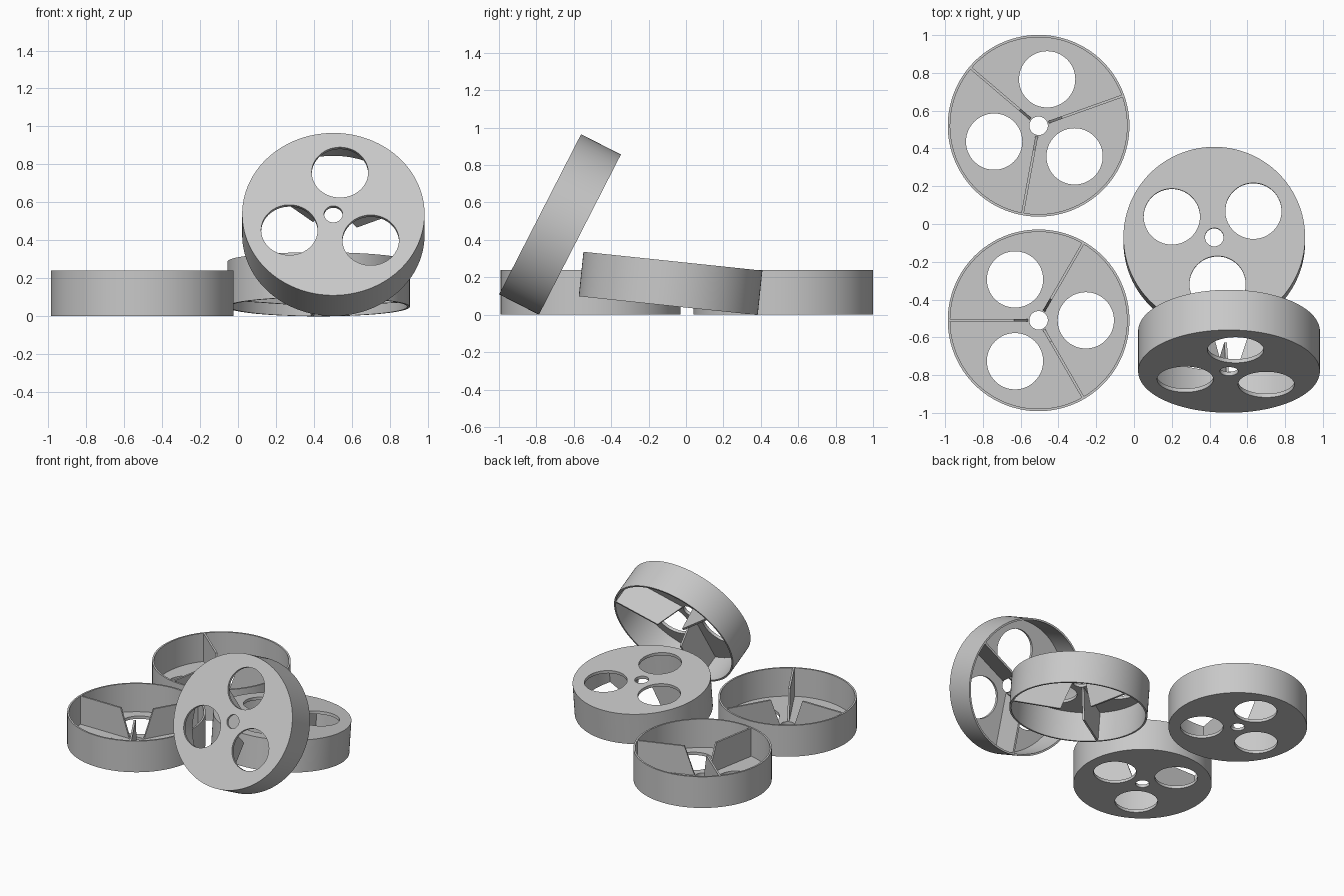
import bpy, bmesh
from math import radians, cos, sin
from mathutils import Matrix, Vector

if "Cube" in bpy.data.objects:
    bpy.data.objects.remove(bpy.data.objects["Cube"])

R, H, WALL, FLOOR = 0.481, 0.239, 0.013, 0.022
HOLE_R, HOLE_D, HUB_R = 0.149, 0.25, 0.049
FIN_T = 0.014

grey = bpy.data.materials.new("light grey")
grey.diffuse_color = (0.58, 0.58, 0.58, 1)
grey.use_nodes = True
grey.node_tree.nodes["Principled BSDF"].inputs["Base Color"].default_value = grey.diffuse_color


def cylinder(name, radius, z0, z1, x=0, y=0, segs=96):
    bm = bmesh.new()
    bmesh.ops.create_cone(bm, cap_ends=True, segments=segs, radius1=radius, radius2=radius,
                          depth=z1 - z0, matrix=Matrix.Translation((x, y, (z0 + z1) / 2)))
    me = bpy.data.meshes.new(name)
    bm.to_mesh(me)
    bm.free()
    ob = bpy.data.objects.new(name, me)
    bpy.context.collection.objects.link(ob)
    return ob


def make_cup_mesh():
    # open cup with three round windows and a hub hole in the floor
    body = cylinder("cup", R, 0, H, segs=128)
    cutters = [cylinder("cavity_cutter", R - WALL, FLOOR, H + 0.1, segs=128),
               cylinder("hub_cutter", HUB_R, -0.1, 0.1, segs=48)]
    for k in range(3):
        a = radians(120 * k)
        cutters.append(cylinder("window_cutter", HOLE_R, -0.1, 0.1,
                                HOLE_D * cos(a), HOLE_D * sin(a), 64))
    for c in cutters:
        c.hide_render = True
        m = body.modifiers.new("cut", 'BOOLEAN')
        m.operation, m.solver, m.object = 'DIFFERENCE', 'EXACT', c
    bpy.context.view_layer.update()
    me = bpy.data.meshes.new_from_object(body.evaluated_get(bpy.context.evaluated_depsgraph_get()))
    for ob in [body] + cutters:
        bpy.data.objects.remove(ob)
    me.name = "cup"
    me.materials.clear()
    me.materials.append(grey)
    return me


def make_fin_mesh():
    # three radial fins, inner edge sloping down toward the hub
    profile = [(0.055, FLOOR - 0.004), (R - WALL + 0.002, FLOOR - 0.004),
               (R - WALL + 0.002, H - 0.001), (0.13, H - 0.001)]
    bm = bmesh.new()
    for k in range(3):
        rot = Matrix.Rotation(radians(60 + 120 * k), 3, 'Z')
        face = bm.faces.new([bm.verts.new(rot @ Vector((r, -FIN_T / 2, z))) for r, z in profile])
        ext = bmesh.ops.extrude_face_region(bm, geom=[face])
        bmesh.ops.translate(bm, vec=rot @ Vector((0, FIN_T, 0)),
                            verts=[v for v in ext["geom"] if isinstance(v, bmesh.types.BMVert)])
    bmesh.ops.recalc_face_normals(bm, faces=bm.faces)
    me = bpy.data.meshes.new("fins")
    bm.to_mesh(me)
    bm.free()
    me.materials.append(grey)
    return me


cup_mesh, fin_mesh = make_cup_mesh(), make_fin_mesh()

# name, floor centre, tilt about x, turn about own axis
cups = [("back_left", (-0.505, 0.52, 0), 0, 79.6),
        ("front_left", (-0.505, -0.51, 0), 0, 0),
        ("overturned", (0.425, -0.07, 0.286), 174.0, -34),
        ("leaning", (0.503, -0.78, 0.537), -117.1, -82)]
for name, loc, tilt, turn in cups:
    mat = (Matrix.Translation(loc) @ Matrix.Rotation(radians(tilt), 4, 'X')
           @ Matrix.Rotation(radians(turn), 4, 'Z'))
    for part, me in (("cup", cup_mesh), ("fins", fin_mesh)):
        ob = bpy.data.objects.new(f"{name}_{part}", me.copy())
        bpy.context.collection.objects.link(ob)
        ob.matrix_world = mat
        if part == "cup":
            bpy.ops.object.select_all(action='DESELECT')
            bpy.context.view_layer.objects.active = ob
            ob.select_set(True)
            bpy.ops.object.shade_smooth_by_angle(angle=radians(30))
